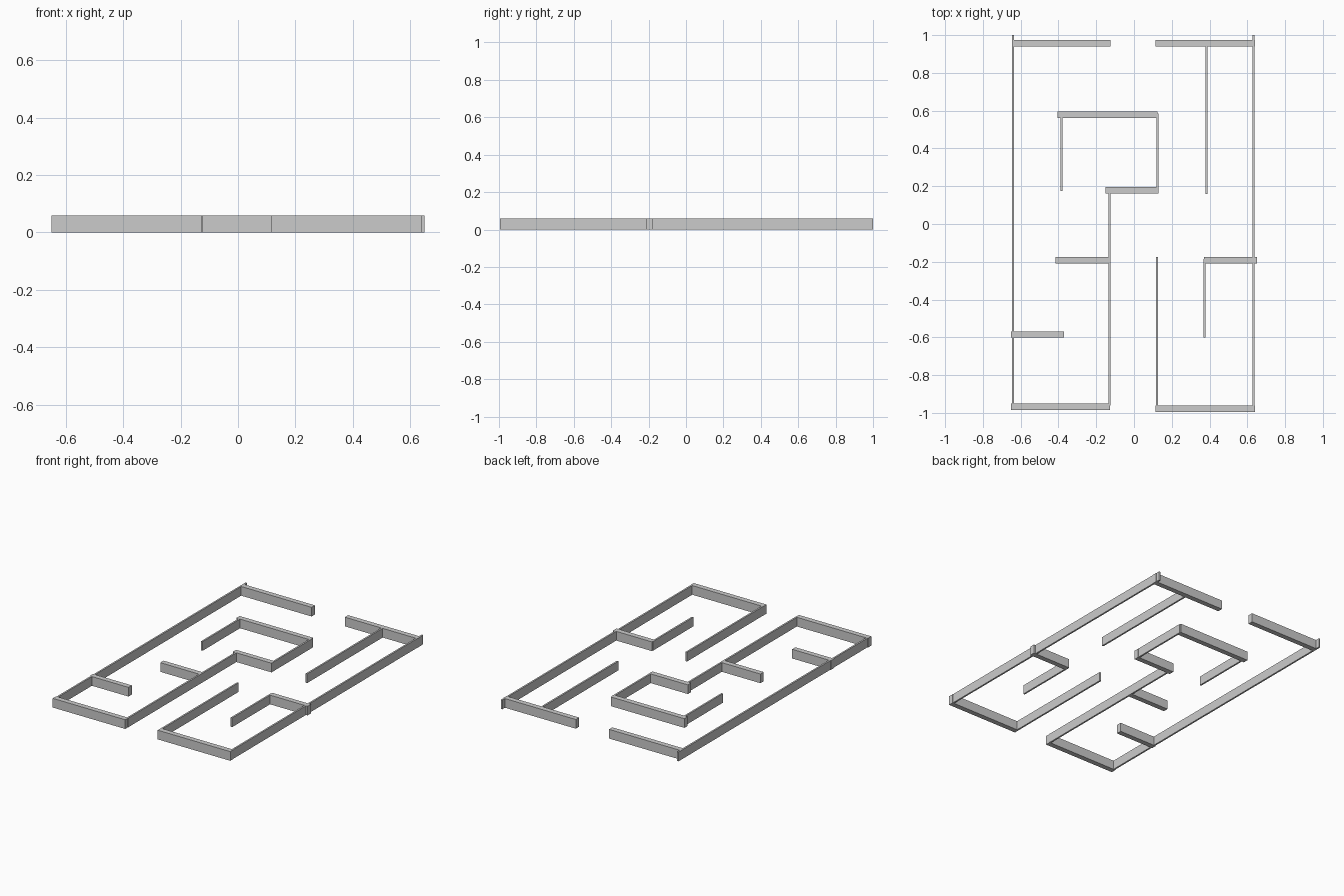
import bpy

cube = bpy.data.objects.get("Cube")
if cube:
    bpy.data.objects.remove(cube, do_unlink=True)

HEIGHT = 0.06
THICK = 0.034   # walls running across (x)
THIN = 0.011    # walls running in depth (y)

grey = bpy.data.materials.new("wall_grey")
grey.use_nodes = True
colour = (0.6, 0.6, 0.6, 1)
grey.diffuse_color = colour
grey.node_tree.nodes["Principled BSDF"].inputs["Base Color"].default_value = colour


def wall(name, x0, x1, y0, y1):
    """Upright box standing on the ground."""
    bpy.ops.mesh.primitive_cube_add(size=1)
    ob = bpy.context.object
    ob.name = ob.data.name = name
    for v in ob.data.vertices:
        v.co.x = x1 if v.co.x > 0 else x0
        v.co.y = y1 if v.co.y > 0 else y0
        v.co.z = HEIGHT if v.co.z > 0 else 0
    ob.data.materials.append(grey)


# Cross walls: start x, end x, centre y
cross_walls = {
    "back_wall_right": (-0.64, -0.125, 0.956),
    "back_wall_left": (0.115, 0.64, 0.956),
    "inner_room_back": (-0.405, 0.125, 0.578),
    "inner_room_front": (-0.15, 0.13, 0.178),
    "right_room_back": (-0.415, -0.13, -0.193),
    "left_room_back": (0.37, 0.65, -0.193),
    "right_stub": (-0.65, -0.37, -0.585),
    "front_wall_right": (-0.65, -0.126, -0.968),
    "front_wall_left": (0.115, 0.64, -0.977),
}
for name, (x0, x1, y) in cross_walls.items():
    wall(name, x0, x1, y - THICK / 2, y + THICK / 2)

# Depth walls: centre x, front y, back y
depth_walls = {
    "outer_wall_right": (-0.64, -0.96, 1.0),
    "outer_wall_left": (0.633, -0.98, 1.0),
    "back_divider": (0.383, 0.16, 0.95),
    "inner_room_right": (-0.384, 0.175, 0.57),
    "inner_room_left": (0.124, 0.17, 0.585),
    "corridor_right": (-0.13, -0.96, 0.185),
    "corridor_left": (0.121, -0.98, -0.175),
    "left_room_divider": (0.373, -0.6, -0.185),
}
for name, (x, y0, y1) in depth_walls.items():
    wall(name, x - THIN / 2, x + THIN / 2, y0, y1)
